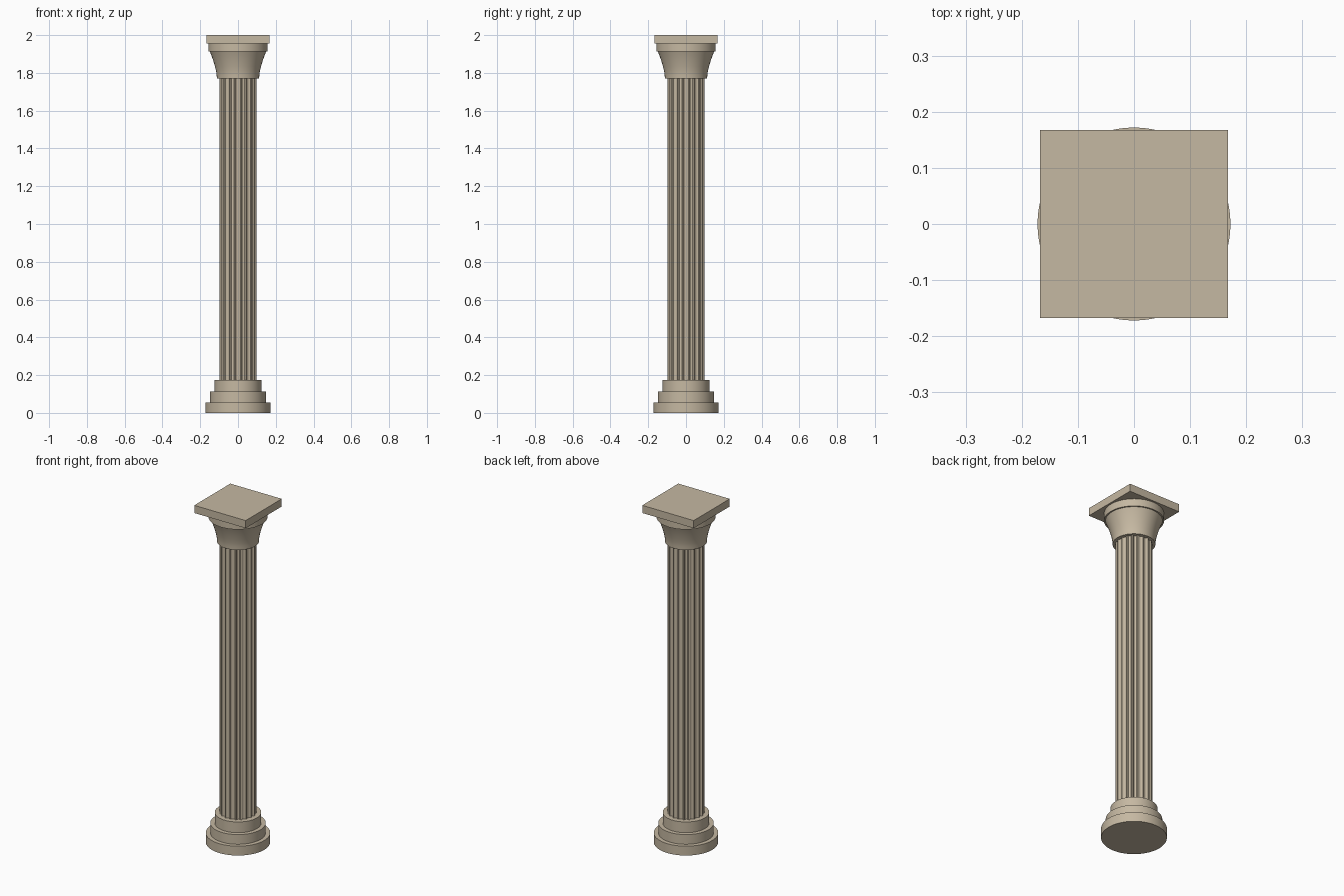
import bpy, bmesh, math

if "Cube" in bpy.data.objects:
    bpy.data.objects.remove(bpy.data.objects["Cube"])

stone = bpy.data.materials.new("warm_stone")
stone.diffuse_color = (0.56, 0.48, 0.36, 1)
stone.use_nodes = True
stone.node_tree.nodes["Principled BSDF"].inputs["Base Color"].default_value = stone.diffuse_color


def finish(bm, name, smooth=True):
    bmesh.ops.recalc_face_normals(bm, faces=bm.faces)
    mesh = bpy.data.meshes.new(name)
    bm.to_mesh(mesh)
    bm.free()
    mesh.materials.append(stone)
    obj = bpy.data.objects.new(name, mesh)
    bpy.context.collection.objects.link(obj)
    if smooth:
        bpy.ops.object.select_all(action='DESELECT')
        obj.select_set(True)
        bpy.context.view_layer.objects.active = obj
        bpy.ops.object.shade_smooth_by_angle(angle=math.radians(25))
    return obj


def lathe(name, profile, sides=64):
    """Closed turned solid from (radius, height) points, bottom to top."""
    bm = bmesh.new()
    rings = [[bm.verts.new((r * math.cos(2 * math.pi * i / sides),
                            r * math.sin(2 * math.pi * i / sides), z))
              for i in range(sides)] for r, z in profile]
    for low, high in zip(rings, rings[1:]):
        for i in range(sides):
            j = (i + 1) % sides
            bm.faces.new((low[i], low[j], high[j], high[i]))
    bm.faces.new(rings[0][::-1])
    bm.faces.new(rings[-1])
    return finish(bm, name)


# Stepped round base
for name, r, z0, z1 in (("base_lower_disc", 0.172, 0, 0.055),
                        ("base_middle_disc", 0.148, 0.055, 0.112),
                        ("base_upper_disc", 0.124, 0.112, 0.175)):
    lathe(name, [(r, z0), (r, z1)])

# Fluted shaft: scooped grooves separated by narrow flat ridges
FLUTES, STEPS, RADIUS, DEPTH = 20, 6, 0.098, 0.009
pitch = 2 * math.pi / FLUTES
half = pitch * 0.40
outline = []
for k in range(FLUTES):
    for s in range(STEPS + 1):
        t = 2 * s / STEPS - 1
        a = k * pitch + t * half
        r = RADIUS - DEPTH * math.sqrt(max(0, 1 - t * t))
        outline.append((r * math.cos(a), r * math.sin(a)))
bm = bmesh.new()
low = [bm.verts.new((x, y, 0.175)) for x, y in outline]
high = [bm.verts.new((x, y, 1.77)) for x, y in outline]
for i in range(len(outline)):
    j = (i + 1) % len(outline)
    bm.faces.new((low[i], low[j], high[j], high[i]))
bm.faces.new(low[::-1])
bm.faces.new(high)
finish(bm, "fluted_shaft")

# Flaring capital and its round collar
lathe("capital_bell", [(0.112, 1.77), (0.113, 1.79), (0.116, 1.81), (0.122, 1.835),
                       (0.131, 1.865), (0.141, 1.893), (0.149, 1.912)])
lathe("capital_collar", [(0.157, 1.912), (0.157, 1.955)])

# Square top slab
bm = bmesh.new()
bmesh.ops.create_cube(bm, size=1)
for v in bm.verts:
    v.co = (v.co.x * 0.335, v.co.y * 0.335, 1.9775 + v.co.z * 0.045)
finish(bm, "top_slab", smooth=False)
